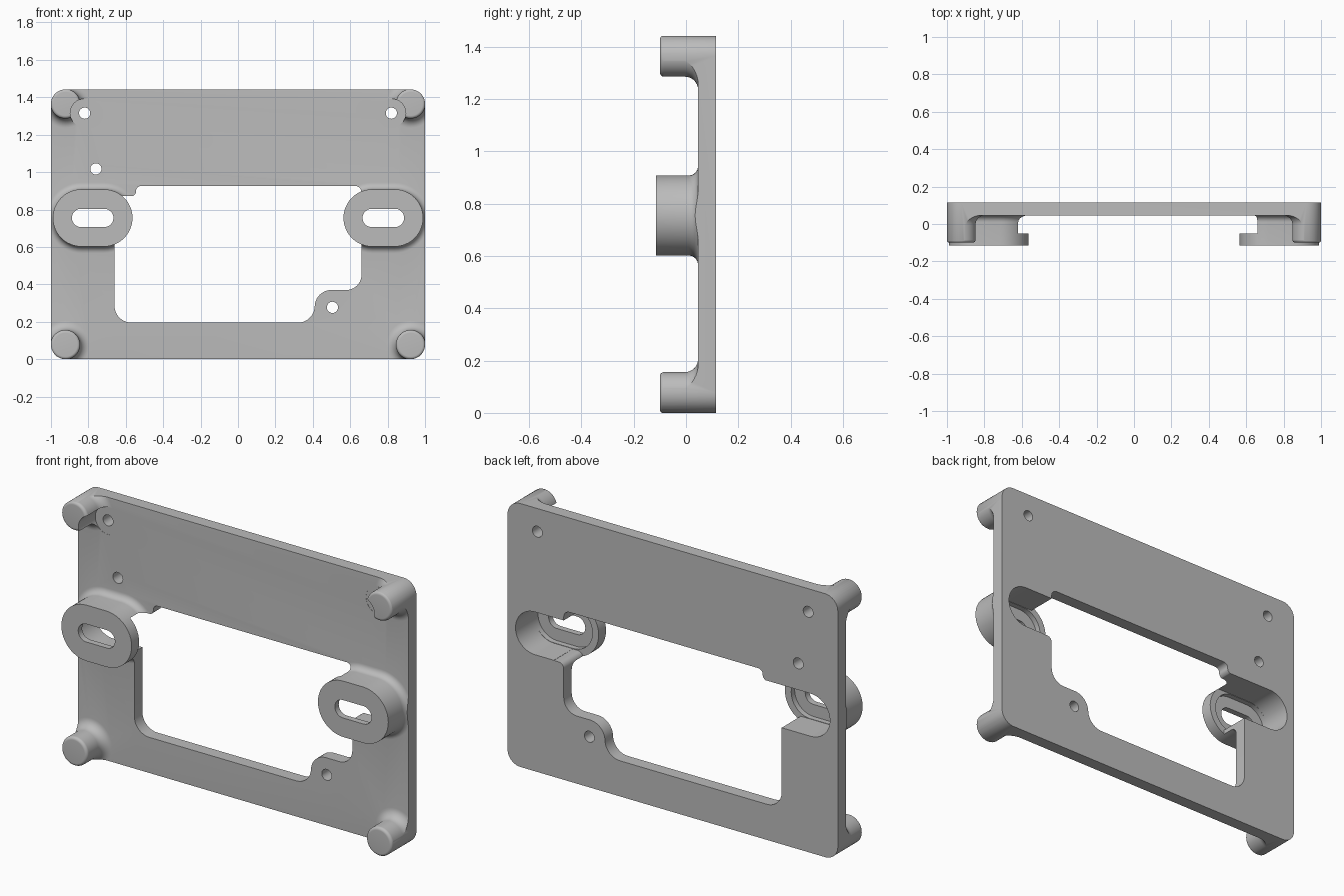
import bpy, bmesh, math
from mathutils import Vector

if "Cube" in bpy.data.objects:
    bpy.data.objects.remove(bpy.data.objects["Cube"])

grey = bpy.data.materials.new("plain_grey")
grey.use_nodes = True
grey.diffuse_color = (0.5, 0.5, 0.5, 1)
grey.node_tree.nodes["Principled BSDF"].inputs["Base Color"].default_value = (0.5, 0.5, 0.5, 1)

BACK, FACE, FAR = 0.115, 0.046, 0.3


def stadium(cx, cz, half, r, n=24):
    """Round-ended slot outline in x, z; a circle when half is zero."""
    pts = []
    for side in (1, -1):
        for i in range(n + 1):
            if half == 0 and i == n:
                continue
            a = math.pi * (i / n - 0.5)
            pts.append((cx + side * (half + r * math.cos(a)), cz + side * r * math.sin(a)))
    return pts


def rounded(corners, n=10):
    """Polygon outline from (x, z, corner radius)."""
    out = []
    for i, (x, z, r) in enumerate(corners):
        p = Vector((x, z))
        if r == 0:
            out.append((x, z))
            continue
        u = (Vector(corners[i - 1][:2]) - p).normalized()
        v = (Vector(corners[(i + 1) % len(corners)][:2]) - p).normalized()
        half = u.angle(v) / 2
        centre = p + (u + v).normalized() * r / math.sin(half)
        a = p + u * r / math.tan(half) - centre
        b = p + v * r / math.tan(half) - centre
        for k in range(n + 1):
            q = centre + a.normalized().slerp(b.normalized(), k / n) * r
            out.append((q.x, q.y))
    return out


def loft(name, rings):
    """Solid through equal-sized outlines, each given with its y."""
    bm = bmesh.new()
    loops = [[bm.verts.new((x, y, z)) for x, z in pts] for pts, y in rings]
    for a, b in zip(loops, loops[1:]):
        for i in range(len(a)):
            j = (i + 1) % len(a)
            bm.faces.new((a[i], a[j], b[j], b[i]))
    bm.faces.new(loops[0])
    bm.faces.new(loops[-1])
    bmesh.ops.recalc_face_normals(bm, faces=bm.faces)
    me = bpy.data.meshes.new(name)
    bm.to_mesh(me)
    bm.free()
    me.materials.append(grey)
    ob = bpy.data.objects.new(name, me)
    bpy.context.collection.objects.link(ob)
    return ob


def prism(name, pts, y0, y1):
    return loft(name, [(pts, y0), (pts, y1)])


def combine(target, tool, operation):
    mod = target.modifiers.new(tool.name, 'BOOLEAN')
    mod.operation, mod.object, mod.solver = operation, tool, 'EXACT'
    bpy.context.view_layer.objects.active = target
    bpy.ops.object.modifier_apply(modifier=mod.name)
    bpy.data.objects.remove(tool)


def standoff(name, cx, cz, half, r, front, edge, flare):
    """Raised boss with a rounded front edge and a flared foot."""
    rings = []
    steps = [math.pi / 2 * i / 8 for i in range(9)]
    if edge:
        rings += [(r - edge * (1 - math.sin(a)), front + edge * (1 - math.cos(a))) for a in steps]
    else:
        rings.append((r, front))
    rings += [(r + flare * (1 - math.cos(a)), FACE - flare * (1 - math.sin(a))) for a in steps]
    rings.append((r + flare, FACE + 0.03))
    return loft(name, [(stadium(cx, cz, half, rr), y) for rr, y in rings])


# Slab, left oversize so that one outline trims it and the flared feet together
plate = prism("mounting_plate", rounded([(-1.2, -0.2, 0), (1.2, -0.2, 0), (1.2, 1.6, 0), (-1.2, 1.6, 0)]), FACE, BACK)

# Corner posts and slotted bosses
for s in (-1, 1):
    for z in (0.077, 1.365):
        combine(plate, standoff("corner_post", s * 0.923, z, 0, 0.079, -0.1, 0.016, 0.05), 'UNION')
    combine(plate, standoff("slot_boss", s * 0.777, 0.755, 0.06, 0.153, -0.114, 0, 0.036), 'UNION')

# Outer outline
w, h, r = 1, 1.442, 0.077
combine(plate, prism("outline", rounded([(-w, 0, r), (w, 0, r), (w, h, r), (-w, h, r)]), -FAR, FAR), 'INTERSECT')

# Central window, stopping behind the boss flanges
window = [(-0.66, 0.195, 0.09), (0.41, 0.195, 0.09), (0.41, 0.37, 0.09), (0.66, 0.37, 0.08),
          (0.66, 0.637, 0.03), (0.72, 0.637, 0), (0.72, 0.865, 0), (0.66, 0.865, 0),
          (0.66, 0.926, 0.035), (-0.545, 0.926, 0.027), (-0.545, 0.87, 0.027), (-0.66, 0.87, 0)]
combine(plate, prism("window", rounded(window), -0.05, FAR), 'DIFFERENCE')

# Rear channels, boss pockets, slots, and the clearance around the upper screws
for s in (-1, 1):
    for name, pts, y0, y1 in (
            ("channel", stadium(s * 0.7, 0.755, 0.135, 0.117), -0.05, FAR),
            ("pocket", stadium(s * 0.777, 0.755, 0.06, 0.115), -0.08, 0),
            ("slot", stadium(s * 0.777, 0.755, 0.062, 0.049), -FAR, FAR),
            ("clearance", stadium(s * 0.82, 1.315, 0, 0.077), -FAR, FACE + 0.001)):
        combine(plate, prism(name, pts, y0, y1), 'DIFFERENCE')

# Screw holes
for x, z in ((-0.82, 1.315), (0.82, 1.315), (-0.76, 1.017), (0.505, 0.277)):
    combine(plate, prism("screw_hole", stadium(x, z, 0, 0.03, 12), -FAR, FAR), 'DIFFERENCE')

bpy.ops.object.select_all(action='DESELECT')
plate.select_set(True)
bpy.context.view_layer.objects.active = plate
bpy.ops.object.shade_smooth_by_angle(angle=math.radians(30))
